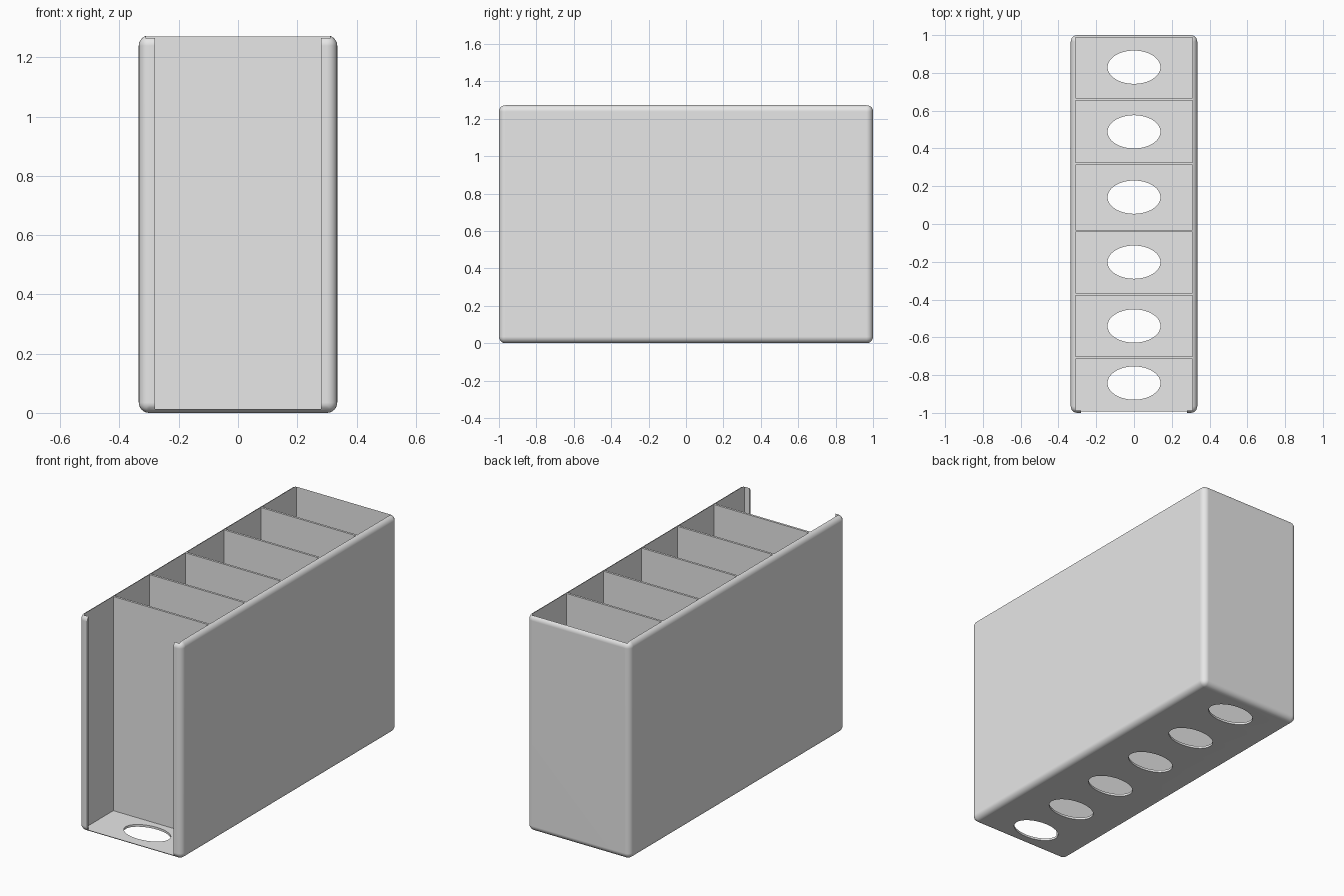
import bpy
import bmesh
from math import radians
from mathutils import Matrix, Vector

if "Cube" in bpy.data.objects:
    bpy.data.objects.remove(bpy.data.objects["Cube"], do_unlink=True)

WIDTH, DEPTH, HEIGHT = 0.67, 2.0, 1.274
ROUND = 0.035          # outer edge radius
SIDE, THIN = 0.025, 0.013   # side walls; floor, back, lips and dividers
INNER = WIDTH / 2 - SIDE
DIVIDERS = (0.661, 0.318, -0.037, -0.371, -0.708)
HOLES = (0.83, 0.488, 0.142, -0.202, -0.54, -0.842)

grey = bpy.data.materials.new("light_grey")
grey.use_nodes = True
grey.diffuse_color = (0.8, 0.8, 0.8, 1)
grey.node_tree.nodes["Principled BSDF"].inputs["Base Color"].default_value = (0.8, 0.8, 0.8, 1)


def make_object(name, bm):
    mesh = bpy.data.meshes.new(name)
    bm.to_mesh(mesh)
    bm.free()
    mesh.materials.append(grey)
    obj = bpy.data.objects.new(name, mesh)
    bpy.context.collection.objects.link(obj)
    return obj


def box(name, low, high):
    low, high = Vector(low), Vector(high)
    bm = bmesh.new()
    place = Matrix.Translation((low + high) / 2) @ Matrix.Diagonal((*(high - low), 1))
    bmesh.ops.create_cube(bm, size=1, matrix=place)
    return make_object(name, bm)


# Outer shell block with rounded edges
shell = box("bin_shell", (-WIDTH / 2, -DEPTH / 2, 0), (WIDTH / 2, DEPTH / 2, HEIGHT))
bevel = shell.modifiers.new("rounded_edges", "BEVEL")
bevel.width = ROUND
bevel.segments = 6

# Cutters: main cavity, front opening between the lips, oval floor holes
cavity = box("cavity_cutter", (-INNER, -DEPTH / 2 + THIN, THIN),
             (INNER, DEPTH / 2 - THIN, HEIGHT + 1))
opening = box("opening_cutter", (-0.28, -DEPTH / 2 - 0.1, THIN),
              (0.28, -DEPTH / 2 + 0.1, HEIGHT + 0.5))
bm = bmesh.new()
for y in HOLES:
    bmesh.ops.create_cone(bm, cap_ends=True, segments=64, radius1=1, radius2=1, depth=0.2,
                          matrix=Matrix.Translation((0, y, 0)) @ Matrix.Diagonal((0.14, 0.088, 1, 1)))
holes = make_object("hole_cutter", bm)

cutters = (cavity, opening, holes)
for cutter in cutters:
    cutter.hide_render = True
    cut = shell.modifiers.new(cutter.name, "BOOLEAN")
    cut.operation = "DIFFERENCE"
    cut.solver = "EXACT"
    cut.object = cutter

bpy.ops.object.select_all(action="DESELECT")
bpy.context.view_layer.objects.active = shell
shell.select_set(True)
for name in [m.name for m in shell.modifiers]:
    bpy.ops.object.modifier_apply(modifier=name)
for cutter in cutters:
    bpy.data.objects.remove(cutter, do_unlink=True)

bpy.ops.object.shade_smooth_by_angle(angle=radians(30))
shell.modifiers.new("flat_panels", "WEIGHTED_NORMAL").keep_sharp = True

# Thin dividers between the compartments, let slightly into walls and floor
for i, y in enumerate(DIVIDERS):
    box(f"divider_{i + 1}", (-INNER - 0.003, y - THIN / 2, THIN - 0.003),
        (INNER + 0.003, y + THIN / 2, HEIGHT - 0.003))
